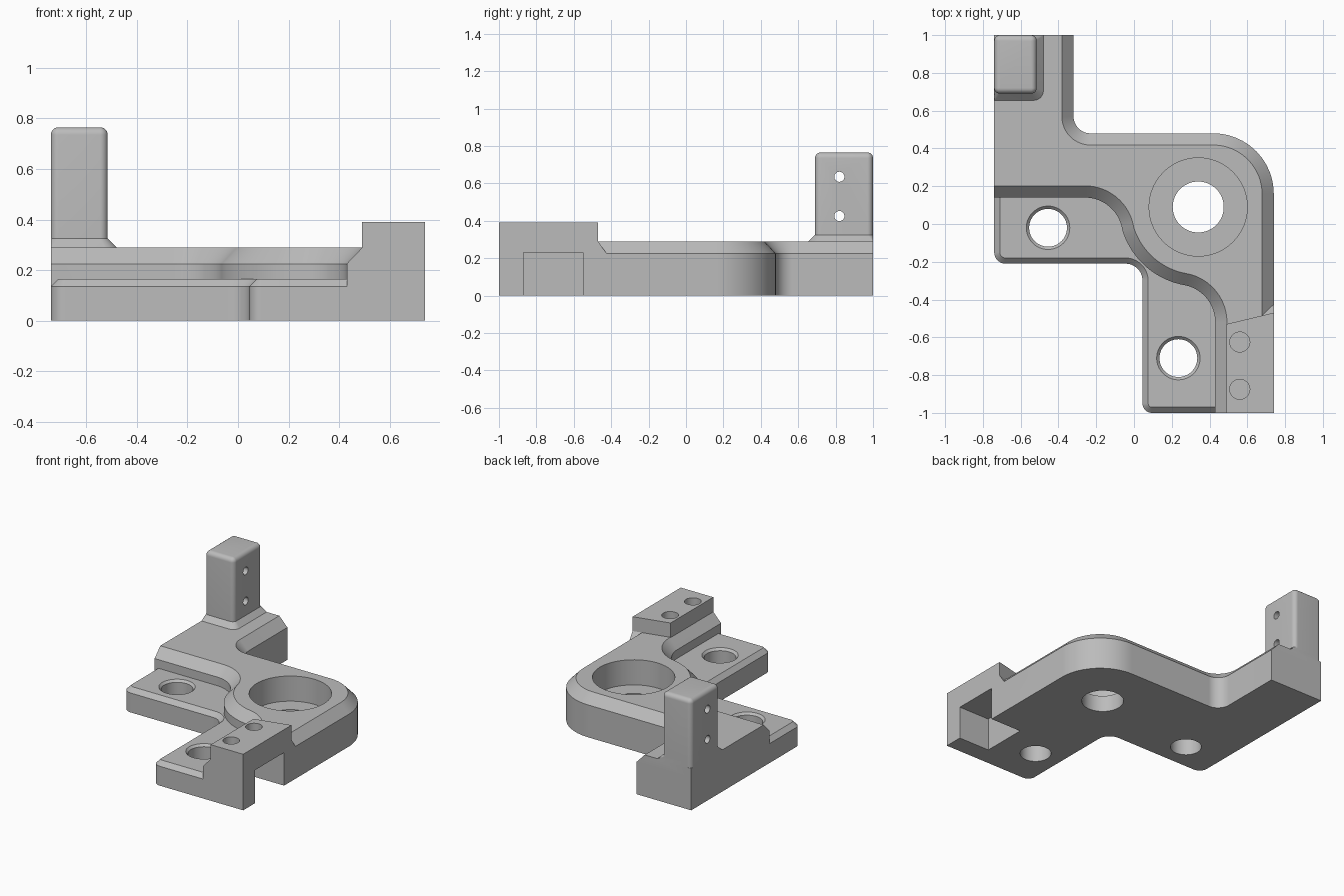
import bpy, bmesh
from math import sin, cos, tan, radians, pi
from mathutils import Vector

if "Cube" in bpy.data.objects:
    bpy.data.objects.remove(bpy.data.objects["Cube"])

grey = bpy.data.materials.new("machined_grey")
grey.use_nodes = True
COLOUR = (0.5, 0.5, 0.5, 1)
grey.diffuse_color = COLOUR
grey.node_tree.nodes["Principled BSDF"].inputs["Base Color"].default_value = COLOUR


def arc(cx, cy, r, a0, a1, n=20):
    angles = [radians(a0 + (a1 - a0) * i / n) for i in range(n + 1)]
    return [Vector((cx + r * cos(a), cy + r * sin(a))) for a in angles]


def rounded(corners, n=14):
    """Outline from (x, y, radius) corners; radius 0 keeps the corner sharp."""
    out = []
    for i, (x, y, r) in enumerate(corners):
        p = Vector((x, y))
        if r == 0:
            out.append(p)
            continue
        u = (Vector(corners[i - 1][:2]) - p).normalized()
        v = (Vector(corners[(i + 1) % len(corners)][:2]) - p).normalized()
        half = u.angle(v) / 2
        centre = p + (u + v).normalized() * r / sin(half)
        a, b = p + u * r / tan(half) - centre, p + v * r / tan(half) - centre
        out += [centre + a.lerp(b, k / n).normalized() * r for k in range(n + 1)]
    return out


def inset(loop, d, keep=lambda m: False):
    """Move each edge inward by d, except edges whose midpoint passes keep."""
    lines = []
    for i, p in enumerate(loop):
        q = loop[(i + 1) % len(loop)]
        e = (q - p).normalized()
        normal = Vector((-e.y, e.x))
        lines.append((normal, normal.dot(p) + (0 if keep((p + q) / 2) else d)))
    out = []
    for i in range(len(loop)):
        (n1, c1), (n2, c2) = lines[i - 1], lines[i]
        det = n1.x * n2.y - n1.y * n2.x
        if abs(det) < 1e-5:
            out.append(loop[i] + n2 * (c2 - n2.dot(loop[i])))
        else:
            out.append(Vector(((c1 * n2.y - c2 * n1.y) / det,
                               (n1.x * c2 - n2.x * c1) / det)))
    return out


def loft(name, layers, along_x=False):
    """Closed solid through (loop, height) layers, stacked along z or x."""
    bm = bmesh.new()
    rings = [[bm.verts.new((h, p.x, p.y) if along_x else (p.x, p.y, h)) for p in loop]
             for loop, h in layers]
    for low, high in zip(rings, rings[1:]):
        for i in range(len(low)):
            j = (i + 1) % len(low)
            bm.faces.new((low[i], low[j], high[j], high[i]))
    bm.faces.new(rings[0][::-1])
    bm.faces.new(rings[-1])
    bmesh.ops.recalc_face_normals(bm, faces=bm.faces)
    mesh = bpy.data.meshes.new(name)
    bm.to_mesh(mesh)
    bm.free()
    mesh.materials.append(grey)
    obj = bpy.data.objects.new(name, mesh)
    bpy.context.collection.objects.link(obj)
    return obj


def circle(x, y, r):
    return arc(x, y, r, 0, 360, 64)[:-1]


def drill(name, x, y, steps, along_x=False):
    return loft(name, [(circle(x, y, r), h) for r, h in steps], along_x)


# Thick upper body with an S-shaped front edge and chamfered rim
outline = [Vector((-0.74, 0.14))]
outline += arc(-0.26, -0.06, 0.2, 90, 14)
outline += arc(0.34, 0.09, 0.42, 194, 259.8)[1:]
outline += arc(0.23, -0.52, 0.2, 79.8, 0)[1:]
outline += rounded([(0.43, -1, 0), (0.74, -1, 0), (0.74, 0.48, 0.32),
                    (-0.32, 0.48, 0.09), (-0.32, 1, 0), (-0.74, 1, 0)])
rim = inset(outline, 0.062, lambda m: m.x < -0.7 or abs(m.y) > 0.995)
body = loft("bracket_body", [(outline, 0), (outline, 0.225), (rim, 0.29)])

# Thin chamfered flange in front
flange = rounded([(-0.74, -0.21, 0.06), (0.045, -0.21, 0.09), (0.045, -1, 0.05),
                  (0.6, -1, 0), (0.6, 0.3, 0), (-0.74, 0.3, 0)])
flange_top = inset(flange, 0.03)
plate = loft("flange", [(flange, 0), (flange, 0.135), (flange_top, 0.165)])


# Raised pad at the front right end
def pad_loop(shift):
    return rounded([(0.49, -1, 0), (0.74, -1, 0),
                    (0.74, -0.47 + shift, 0), (0.49, -0.53 + shift, 0)])


pad = loft("raised_pad", [(pad_loop(0.045), 0.1), (pad_loop(0.045), 0.225),
                          (pad_loop(0), 0.29), (pad_loop(0), 0.39)])


# Upright post with a sloped foot and rounded top
def post_loop(i):
    r = max(0.03 - i, 0.002)
    return rounded([(-0.74 + i, 0.69 + i, r), (-0.515 - i, 0.69 + i, r),
                    (-0.515 - i, 1 - i, r), (-0.74 + i, 1 - i, r)], 8)


foot = rounded([(-0.74, 0.655, 0.002), (-0.48, 0.655, 0.05),
                (-0.48, 1, 0.002), (-0.74, 1, 0.03)], 8)
layers = [(foot, 0.2), (foot, 0.29), (post_loop(0), 0.325)]
for k in range(7):
    a = k / 6 * pi / 2
    layers.append((post_loop(0.03 * (1 - cos(a))), 0.735 + 0.03 * sin(a)))
post = loft("post", layers)

# Cutters: bearing seat, flange holes, pad holes, post holes, side notch
cutters = [drill("seat_cut", 0.34, 0.09, [(0.135, -0.1), (0.135, 0.115),
                                          (0.26, 0.115), (0.26, 0.5)])]
for x, y in ((-0.455, -0.02), (0.235, -0.71)):
    cutters.append(drill("flange_hole_cut", x, y, [(0.1, -0.1), (0.1, 0.15),
                                                   (0.115, 0.165), (0.115, 0.2)]))
for y in (-0.625, -0.875):
    cutters.append(drill("pad_hole_cut", 0.56, y, [(0.053, 0.28), (0.053, 0.5)]))
for z in (0.425, 0.635):
    cutters.append(drill("post_hole_cut", 0.82, z, [(0.027, -0.9), (0.027, -0.4)], True))
notch = rounded([(0.5, -0.87, 0), (0.9, -0.87, 0), (0.9, -0.55, 0), (0.5, -0.55, 0)])
cutters.append(loft("notch_cut", [(notch, -0.1), (notch, 0.23)]))

# Join the solids, then cut
bpy.context.view_layer.objects.active = body
for tools, operation in (((plate, pad, post), "UNION"), (cutters, "DIFFERENCE")):
    for tool in tools:
        mod = body.modifiers.new(tool.name, "BOOLEAN")
        mod.operation, mod.solver, mod.object = operation, "EXACT", tool
        bpy.ops.object.modifier_apply(modifier=mod.name)
        bpy.data.objects.remove(tool)

bpy.ops.object.select_all(action="DESELECT")
body.select_set(True)
bpy.ops.object.shade_smooth_by_angle(angle=radians(30))
